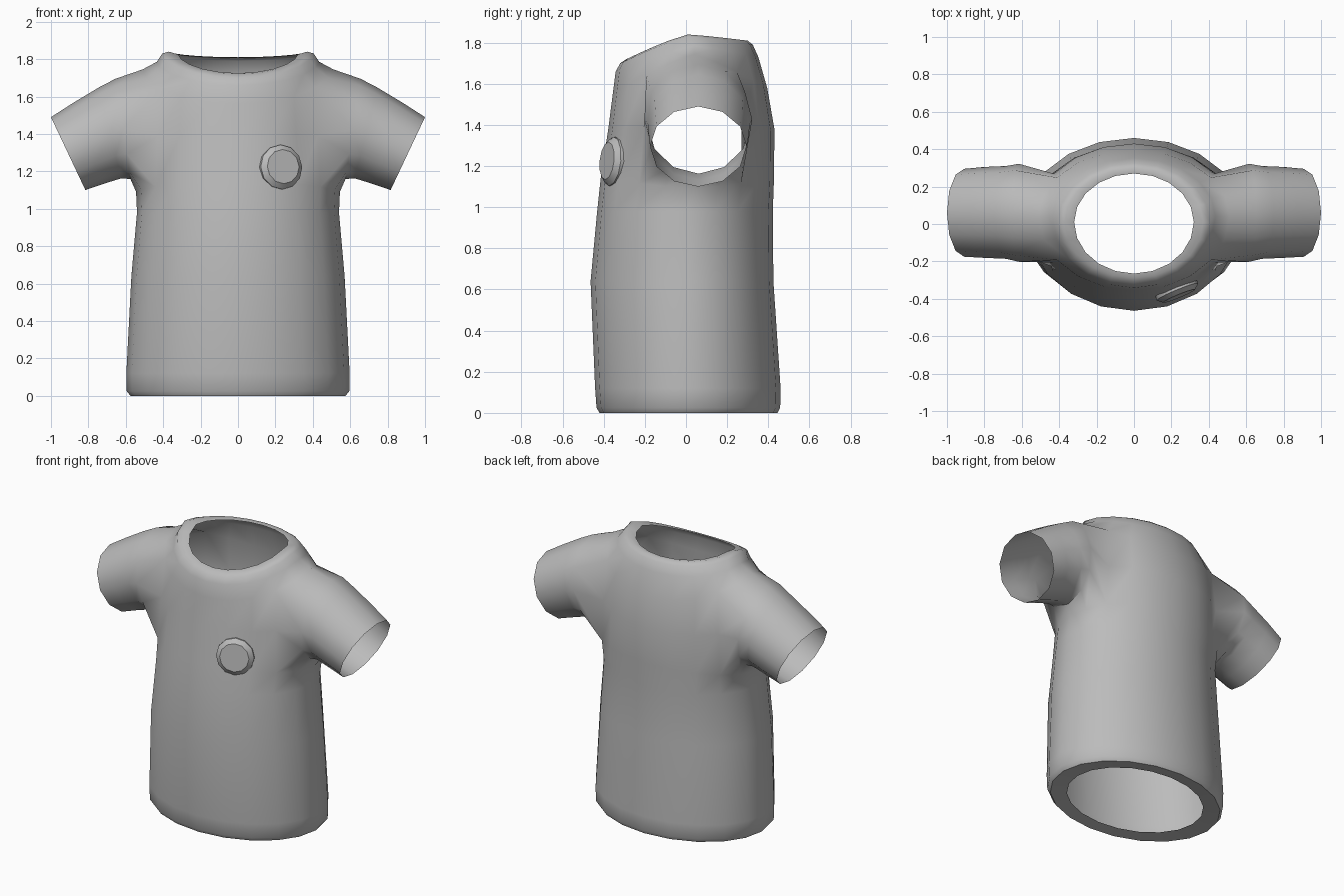
import bpy, bmesh, math
from mathutils import Vector

if "Cube" in bpy.data.objects:
    bpy.data.objects.remove(bpy.data.objects["Cube"])

grey = bpy.data.materials.new("plain grey")
grey.diffuse_color = (0.5, 0.5, 0.5, 1)
grey.use_nodes = True
grey.node_tree.nodes["Principled BSDF"].inputs["Base Color"].default_value = grey.diffuse_color
N = 20  # columns around the torso


def finish(bm, name, angle):
    bmesh.ops.recalc_face_normals(bm, faces=bm.faces[:])
    me = bpy.data.meshes.new(name)
    bm.to_mesh(me)
    bm.free()
    me.materials.append(grey)
    ob = bpy.data.objects.new(name, me)
    bpy.context.collection.objects.link(ob)
    bpy.ops.object.select_all(action='DESELECT')
    ob.select_set(True)
    bpy.context.view_layer.objects.active = ob
    bpy.ops.object.shade_smooth_by_angle(angle=math.radians(angle))
    return ob


def bridge(bm, a, b):
    n = len(a)
    for i in range(n):
        j = (i + 1) % n
        bm.faces.new((a[i], a[j], b[j], b[i]))


# Torso rings: half width, front y, back y, side z, front z, back z
ROWS = [
    (0.46, -0.34, 0.36, 0.010, 0.010, 0.010),   # hem inner edge
    (0.575, -0.42, 0.445, 0.00, 0.00, 0.00),
    (0.595, -0.435, 0.458, 0.025, 0.025, 0.025),
    (0.597, -0.442, 0.460, 0.12, 0.12, 0.12),
    (0.570, -0.464, 0.425, 0.64, 0.64, 0.64),
    (0.540, -0.432, 0.422, 0.98, 0.98, 0.98),
    (0.545, -0.415, 0.428, 1.09, 1.14, 1.14),   # armhole bottom
    (0.530, -0.378, 0.430, 1.40, 1.38, 1.38),
    (0.510, -0.355, 0.395, 1.745, 1.56, 1.58),  # armhole top
    (0.435, -0.342, 0.352, 1.785, 1.66, 1.73),
    (0.405, -0.320, 0.325, 1.830, 1.70, 1.79),
    (0.370, -0.290, 0.300, 1.840, 1.72, 1.81),
    (0.320, -0.265, 0.270, 1.825, 1.725, 1.805),  # neck inner edge
]
LOW, MID, TOP = 6, 7, 8

bm = bmesh.new()
rings = []
for k, (a, yf, yb, zs, zf, zb) in enumerate(ROWS):
    yc = 0.04 if LOW <= k <= TOP + 1 else 0.01
    ring = []
    for i in range(N):
        t = 2 * math.pi * i / N
        c, s = math.cos(t), math.sin(t)
        y = yc + s * ((yb - yc) if s > 0 else (yc - yf))
        z = zs + ((zb if s > 0 else zf) - zs) * abs(s) ** 1.2
        ring.append(bm.verts.new((a * c, y, z)))
    rings.append(ring)

# Torso skin, leaving an armhole of 4 columns by 2 rows on each side
for k in range(len(rings) - 1):
    for i in range(N):
        side = min((i + 2) % N, (i + 2 - N // 2) % N)
        if LOW <= k < TOP and side < 4:
            continue
        j = (i + 1) % N
        bm.faces.new((rings[k][i], rings[k][j], rings[k + 1][j], rings[k + 1][i]))

# Sleeve rings: centre x, centre z, up vector x, up vector z, centre y, y radius
SLEEVES = [
    (0.615, 1.427, 0.040, 0.268, 0.060, 0.262),
    (0.685, 1.405, 0.062, 0.242, 0.062, 0.248),
    (0.800, 1.350, 0.080, 0.217, 0.062, 0.243),
    (0.908, 1.295, 0.092, 0.195, 0.060, 0.235),
]
for sx in (1, -1):
    def col(d):
        return d % N if sx > 0 else (N // 2 - d) % N
    # armhole border, from the back middle over the top to the front and under
    hole = ([rings[MID][col(2)]] + [rings[TOP][col(d)] for d in (2, 1, 0, -1, -2)]
            + [rings[MID][col(-2)]] + [rings[LOW][col(d)] for d in (-2, -1, 0, 1, 2)])
    prev = hole
    for cx, cz, ux, uz, cy, r in SLEEVES:
        cur = []
        for i in range(12):
            t = math.pi * i / 6
            s = math.sin(t)
            cur.append(bm.verts.new((sx * (cx + ux * s), cy + r * math.cos(t), cz + uz * s)))
        bridge(bm, prev, cur)
        prev = cur
finish(bm, "shirt", 50)

# Round chest badge: bevelled disc lying on the chest
bm = bmesh.new()
normal = Vector((0.38, -0.92, 0.10)).normalized()
side = normal.cross(Vector((0, 0, 1))).normalized()
up = side.cross(normal)
centre = Vector((0.228, -0.352, 1.222))
prev = None
for r, h in ((0.118, -0.03), (0.120, 0.012), (0.092, 0.036)):
    cur = []
    for i in range(12):
        t = math.pi * i / 6
        cur.append(bm.verts.new(centre + normal * h + side * r * math.cos(t) + up * r * math.sin(t)))
    if prev:
        bridge(bm, prev, cur)
    prev = cur
bm.faces.new(prev)
finish(bm, "chest_badge", 30)
